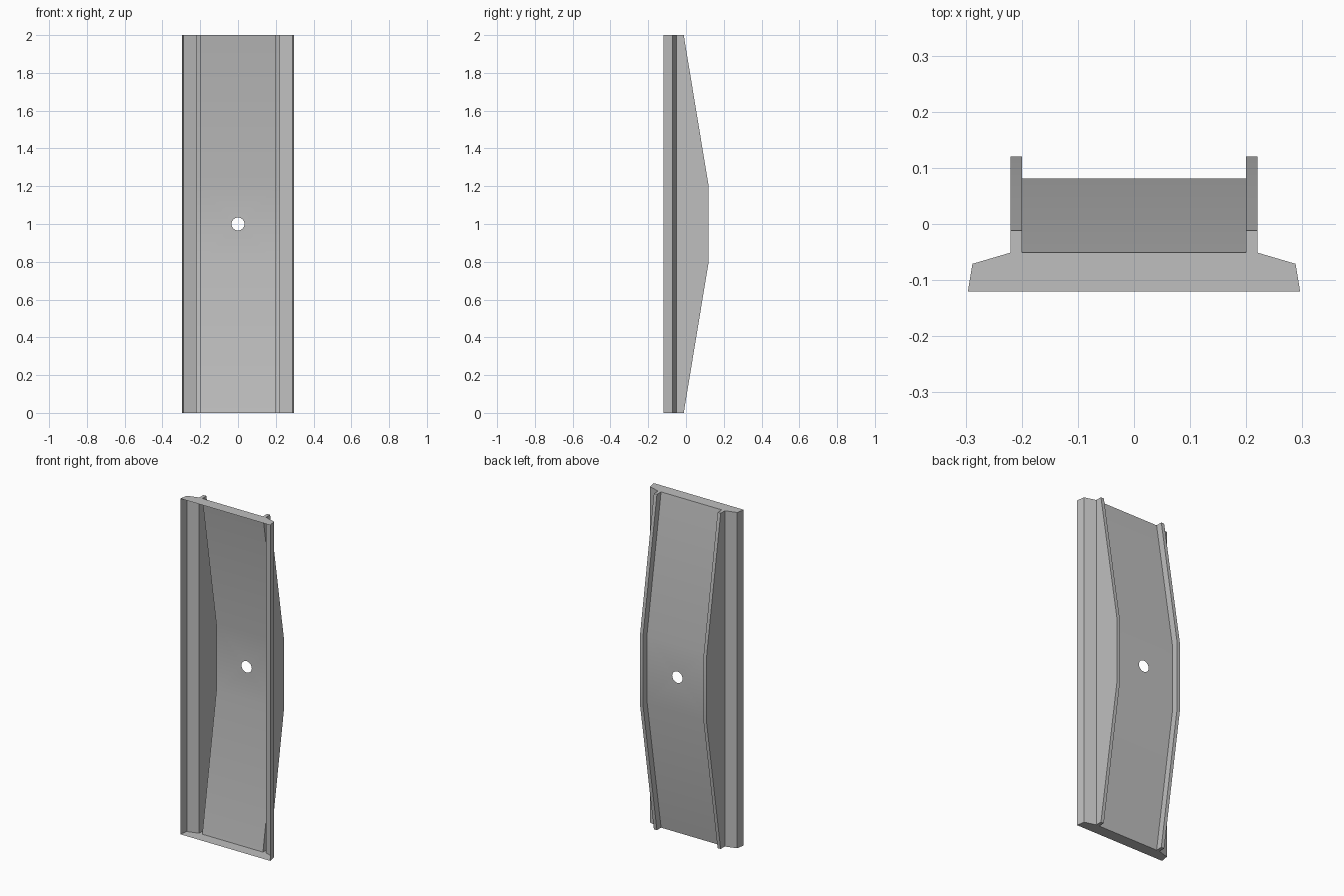
import bpy, bmesh, math

cube = bpy.data.objects.get("Cube")
if cube:
    bpy.data.objects.remove(cube)

# Plain grey sheet metal
metal = bpy.data.materials.new("grey metal")
metal.use_nodes = True
grey = (0.52, 0.52, 0.52, 1)
metal.diffuse_color = grey
metal.node_tree.nodes["Principled BSDF"].inputs["Base Color"].default_value = grey

RIB_IN, RIB_OUT = 0.20, 0.22      # hollow rib walls
PANEL_DROP = 0.039                # panel lies this far in front of the rib crest
HOLE_R = 0.034


def section(bm, z, crest):
    """Open cross-section of the folded sheet at height z, left to right."""
    panel = crest - PANEL_DROP
    half = [(0.296, -0.12), (0.288, -0.071), (RIB_OUT, -0.051),
            (RIB_OUT, crest), (RIB_IN, crest), (RIB_IN, panel)]
    points = half + [(-x, y) for x, y in reversed(half)]
    return [bm.verts.new((x, y, z)) for x, y in points]


bm = bmesh.new()
stations = [(0, -0.012), (0.8, 0.12), (1.2, 0.12), (2, -0.012)]
rows = [section(bm, z, crest) for z, crest in stations]
PANEL = len(rows[0]) // 2 - 1     # strip index of the central panel

# Lips, ribs and sloping panels between the sections
for k, (low, high) in enumerate(zip(rows, rows[1:])):
    for i in range(len(low) - 1):
        if not (k == 1 and i == PANEL):
            bm.faces.new((low[i], low[i + 1], high[i + 1], high[i]))

# Flat middle panel with a round hole
corners = [rows[1][PANEL], rows[1][PANEL + 1], rows[2][PANEL + 1], rows[2][PANEL]]
y = corners[0].co.y
ring = []
for n in range(24):
    a = math.tau * n / 24
    ring.append(bm.verts.new((HOLE_R * math.cos(a), y, 1 + HOLE_R * math.sin(a))))
edges = []
for loop in (corners, ring):
    for a, b in zip(loop, loop[1:] + loop[:1]):
        edges.append(bm.edges.get((a, b)) or bm.edges.new((a, b)))
bmesh.ops.triangle_fill(bm, edges=edges, use_beauty=True)

# End caps, the front stays open
bm.faces.new(rows[0])
bm.faces.new(rows[-1])
bmesh.ops.recalc_face_normals(bm, faces=bm.faces)
if max(bm.faces, key=lambda f: f.calc_center_median().z).normal.z < 0:
    bmesh.ops.reverse_faces(bm, faces=bm.faces)

mesh = bpy.data.meshes.new("channel_panel")
bm.to_mesh(mesh)
bm.free()
mesh.materials.append(metal)
mesh.shade_smooth()
mesh.set_sharp_from_angle(angle=math.radians(30))
panel = bpy.data.objects.new("channel_panel", mesh)
bpy.context.collection.objects.link(panel)
